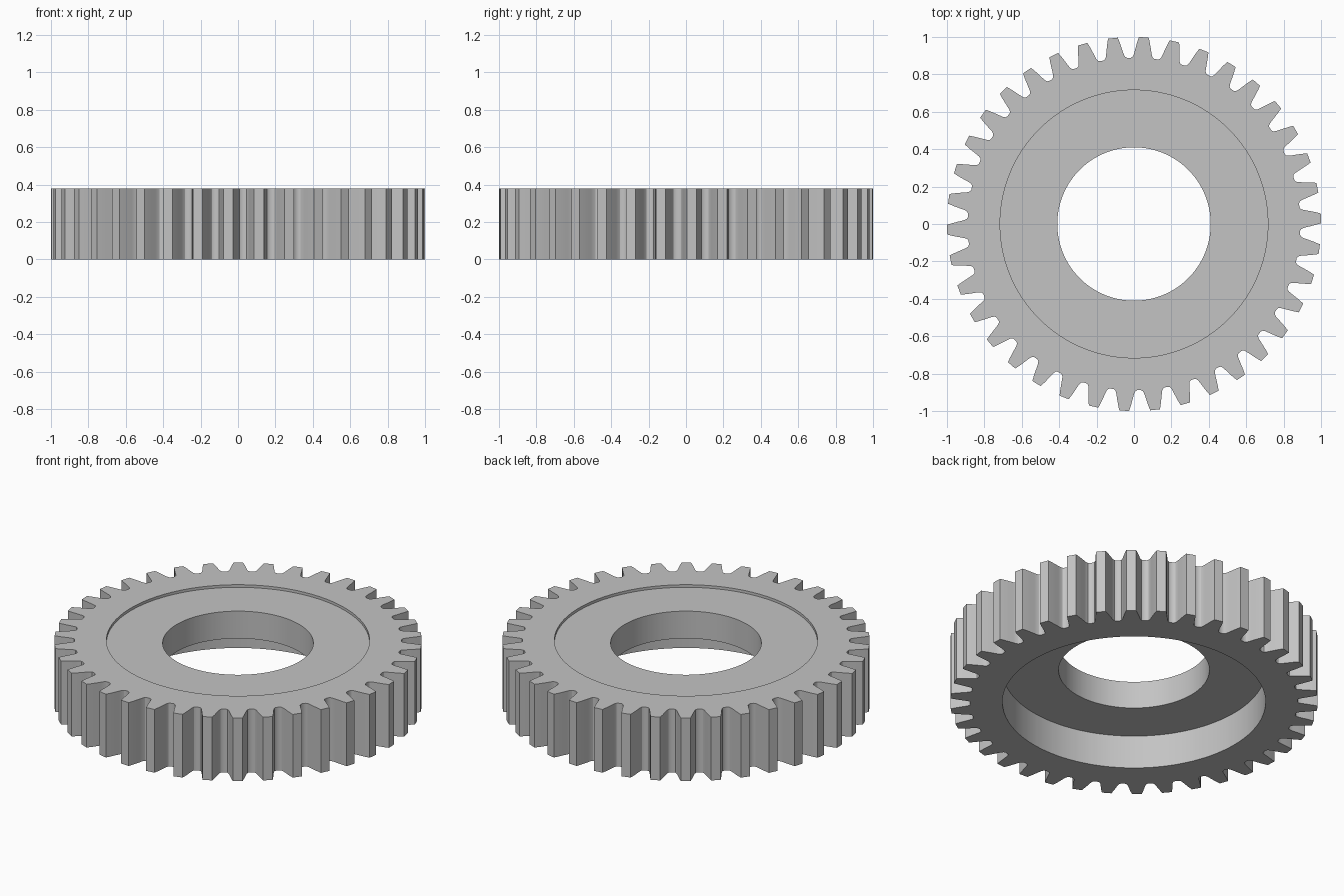
import bpy, bmesh
from math import cos, sin, radians

# Remove the default cube
cube = bpy.data.objects.get("Cube")
if cube:
    bpy.data.objects.remove(cube, do_unlink=True)

# Main dimensions
TEETH = 38
PHASE = 87.0
HEIGHT = 0.38
BORE = 0.41
RECESS = 0.716
WEB_BOTTOM, WEB_TOP = 0.2, 0.364

# Half of one tooth, tip to root: (degrees from tooth centre, radius)
HALF_TOOTH = [(1.5, 1.0), (2.0, 0.972), (2.43, 0.945), (2.8, 0.922),
              (3.1, 0.905), (3.5, 0.894), (4.1, 0.889)]
TOOTH = [(-a, r) for a, r in reversed(HALF_TOOTH)] + HALF_TOOTH

# Full toothed outline
outline = [(radians(PHASE + t * 360 / TEETH + a), r)
           for t in range(TEETH) for a, r in TOOTH]


def add_ring(bm, radius, z):
    """Ring of vertices; radius None follows the toothed outline."""
    return [bm.verts.new((cos(a) * (radius or r), sin(a) * (radius or r), z))
            for a, r in outline]


# Cross-section from the bore, over the top, down the teeth and back underneath
section = [(BORE, WEB_TOP), (RECESS, WEB_TOP), (RECESS, HEIGHT), (None, HEIGHT),
           (None, 0), (RECESS, 0), (RECESS, WEB_BOTTOM), (BORE, WEB_BOTTOM)]

bm = bmesh.new()
rings = [add_ring(bm, radius, z) for radius, z in section]
count = len(outline)
for lower, upper in zip(rings, rings[1:] + rings[:1]):
    for i in range(count):
        j = (i + 1) % count
        bm.faces.new((lower[i], lower[j], upper[j], upper[i]))
bmesh.ops.recalc_face_normals(bm, faces=bm.faces)
mesh = bpy.data.meshes.new("gear_wheel")
bm.to_mesh(mesh)
bm.free()

# Plain grey material
grey = bpy.data.materials.new("grey_metal")
grey.use_nodes = True
colour = (0.55, 0.55, 0.55, 1)
grey.diffuse_color = colour
grey.node_tree.nodes["Principled BSDF"].inputs["Base Color"].default_value = colour
mesh.materials.append(grey)

# Place the gear and smooth its curved walls
gear = bpy.data.objects.new("gear_wheel", mesh)
bpy.context.collection.objects.link(gear)
bpy.ops.object.select_all(action='DESELECT')
gear.select_set(True)
bpy.context.view_layer.objects.active = gear
bpy.ops.object.shade_smooth_by_angle(angle=radians(30))
